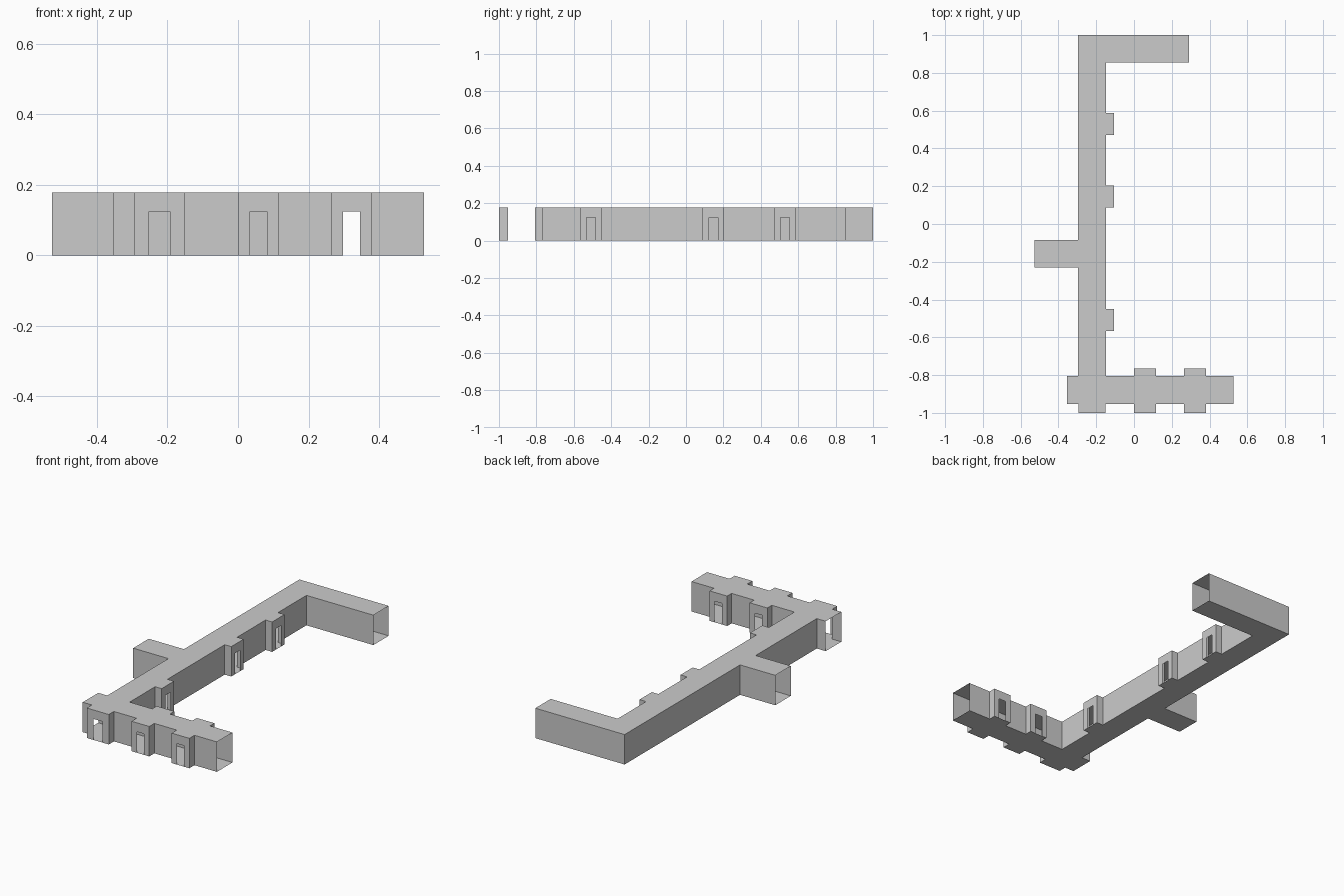
import bpy
from mathutils import Vector

if "Cube" in bpy.data.objects:
    bpy.data.objects.remove(bpy.data.objects["Cube"])

H = 0.178        # corridor height
DOOR_H = 0.125   # door opening height
DOOR_F = 0.41    # door width as a share of its bay

# Plan outline, counter-clockwise; each entry is (x, y, kind of wall that starts here)
outline = []


def go(*pts):
    for p in pts:
        outline.append((p[0], p[1], p[2] if len(p) > 2 else "wall"))


def bays_x(y, y_out, spans):
    """Doorway bays along a wall running in x."""
    for a, b in spans:
        go((a, y, "bay"), (a, y_out, "door"), (b, y_out, "bay"), (b, y))


def bays_y(x, x_out, spans):
    """Doorway bays along a wall running in y."""
    for a, b in spans:
        go((x, a, "bay"), (x_out, a, "door"), (x_out, b, "bay"), (x, b))


# Front corridor, front side
go((-0.355, -0.952))
bays_x(-0.952, -1.0, [(-0.295, -0.15), (0.0, 0.116), (0.264, 0.38)])
# Open right end and rear side
go((0.528, -0.952, "open"), (0.528, -0.806))
bays_x(-0.806, -0.764, [(0.38, 0.264), (0.116, 0.0)])
go((-0.149, -0.806))
# Long corridor, right side
bays_y(-0.149, -0.106, [(-0.566, -0.45), (0.088, 0.204), (0.472, 0.588)])
# Back arm with open end
go((-0.149, 0.856), (0.291, 0.856, "open"), (0.291, 1.0), (-0.296, 1.0))
# Left stub with open end, then back to the front corridor's open left end
go((-0.296, -0.085), (-0.528, -0.085, "open"), (-0.528, -0.231), (-0.296, -0.231))
go((-0.296, -0.806), (-0.355, -0.806, "open"))


def make_object(name, faces):
    """Mesh from a list of polygons, welded where they meet."""
    verts, index, polys = [], {}, []
    for face in faces:
        poly = []
        for co in face:
            key = tuple(round(c, 4) for c in co)
            if key not in index:
                index[key] = len(verts)
                verts.append(key)
            poly.append(index[key])
        polys.append(poly)
    mesh = bpy.data.meshes.new(name)
    mesh.from_pydata(verts, [], polys)
    mesh.update()
    obj = bpy.data.objects.new(name, mesh)
    bpy.context.collection.objects.link(obj)
    return obj


def wall_face(p, q, door=False):
    """Upright panel from p to q, optionally with a door notch from the floor."""
    p, q = Vector((*p, 0)), Vector((*q, 0))
    base = [(0, 0), (1, 0), (1, H), (0, H)]
    if door:
        l, r = 0.5 - DOOR_F / 2, 0.5 + DOOR_F / 2
        base[1:1] = [(l, 0), (l, DOOR_H), (r, DOOR_H), (r, 0)]
    return [p.lerp(q, t) + Vector((0, 0, z)) for t, z in base]


# Walls and doorway bays, leaving corridor ends open
walls, bays = [], []
for i, (x, y, kind) in enumerate(outline):
    nx, ny, _ = outline[(i + 1) % len(outline)]
    if kind == "wall":
        walls.append(wall_face((x, y), (nx, ny)))
    elif kind != "open":
        bays.append(wall_face((x, y), (nx, ny), kind == "door"))

make_object("corridor_walls", walls)
make_object("doorway_bays", bays)

# Ceiling and floor follow the whole plan
make_object("ceiling", [[(x, y, H) for x, y, _ in outline]])
make_object("floor", [[(x, y, 0) for x, y, _ in reversed(outline)]])
